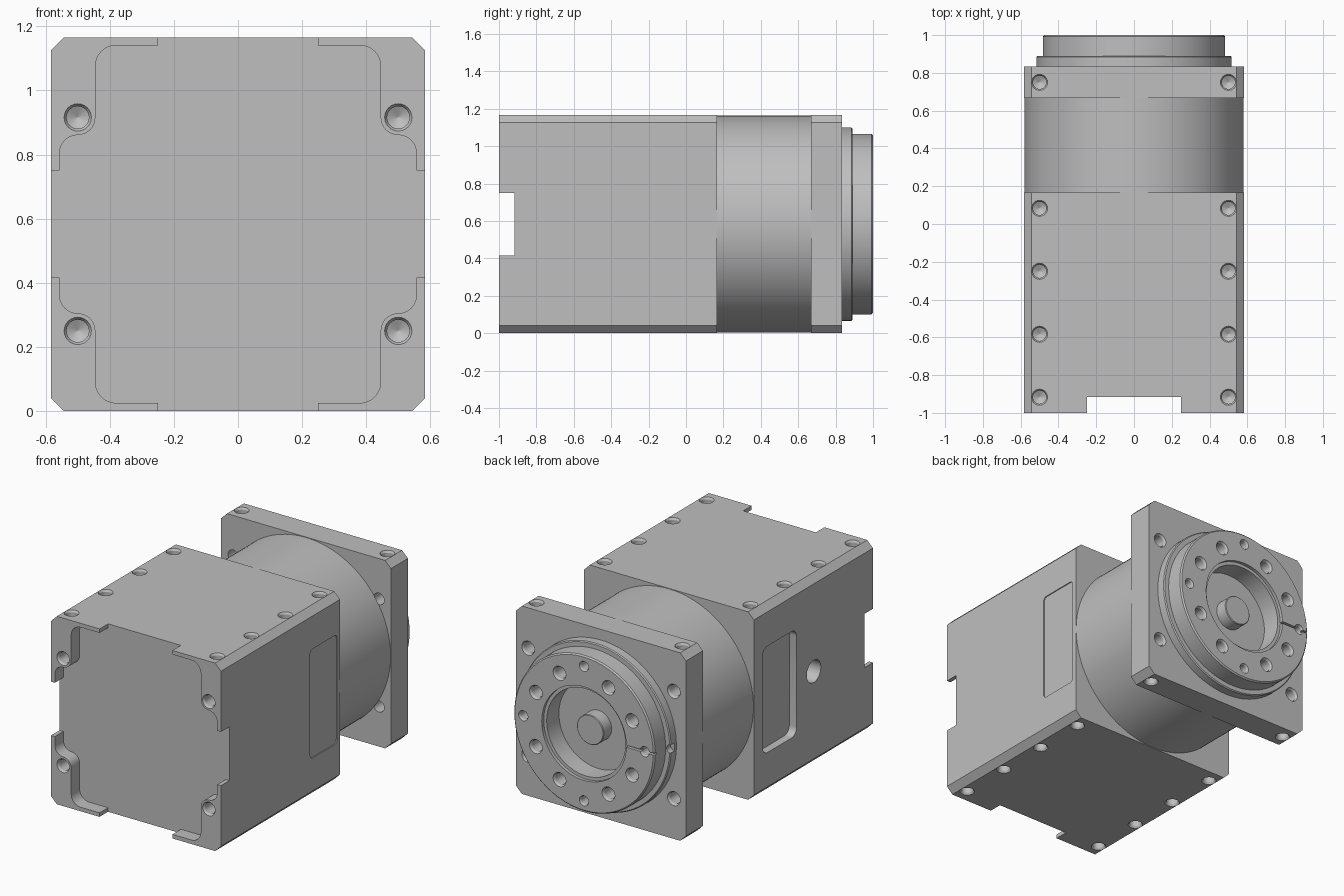
import bpy, bmesh
from math import sin, cos, radians, pi
from mathutils import Vector, Matrix

cube = bpy.data.objects.get("Cube")
if cube:
    bpy.data.objects.remove(cube)

HALF, MID = 0.583, 0.583
grey = bpy.data.materials.new("machined grey")
grey.use_nodes = True
colour = (0.52, 0.52, 0.52, 1)
grey.diffuse_color = colour
grey.node_tree.nodes["Principled BSDF"].inputs["Base Color"].default_value = colour


def frame(pos, direction):
    """Matrix that puts local z along direction, with its origin at pos."""
    turn = Vector(direction).to_track_quat('Z', 'Y').to_matrix().to_4x4()
    return Matrix.Translation(pos) @ turn


def loft(bm, rings):
    """Skin a stack of equal rings of points and cap both ends."""
    loops = [[bm.verts.new(p) for p in ring] for ring in rings]
    n = len(loops[0])
    faces = [bm.faces.new(loops[0]), bm.faces.new(loops[-1])]
    for a, b in zip(loops, loops[1:]):
        for i in range(n):
            j = (i + 1) % n
            faces.append(bm.faces.new((a[i], a[j], b[j], b[i])))
    bmesh.ops.recalc_face_normals(bm, faces=faces)


def lathe(bm, profile, mat, n=32):
    """Solid of revolution from (radius, height) pairs."""
    loft(bm, [[mat @ Vector((r * cos(2 * pi * i / n), r * sin(2 * pi * i / n), h))
               for i in range(n)] for r, h in profile])


def prism_y(bm, outline, y0, y1):
    loft(bm, [[Vector((x, y, MID + z)) for x, z in outline] for y in (y0, y1)])


def prism_x(bm, outline, x0, x1):
    loft(bm, [[Vector((x, y, MID + z)) for y, z in outline] for x in (x0, x1)])


def arc(cx, cz, r, a0, a1, n=8):
    return [(cx + r * cos(radians(a0 + (a1 - a0) * i / n)),
             cz + r * sin(radians(a0 + (a1 - a0) * i / n))) for i in range(n + 1)]


def rounded(cx, hx, hz, r):
    pts = []
    for sx, sz, a in ((1, 1, 0), (-1, 1, 90), (-1, -1, 180), (1, -1, 270)):
        pts += arc(cx + sx * (hx - r), sz * (hz - r), r, a, a + 90, 6)
    return pts


def mirrored(quarter):
    """Close a first-quadrant outline (top to side) by mirroring it twice."""
    half = quarter + [(x, -z) for x, z in reversed(quarter)]
    return half + [(-x, z) for x, z in reversed(half)]


def hole(bm, pos, direction, r, depth, tip=True):
    """Drill with a small countersink; direction points into the part."""
    rim = r * 1.22
    profile = [(rim, -0.02), (rim, 0), (r, 0.012), (r, depth)]
    if tip:
        profile.append((r * 0.05, depth + r * 0.5))
    lathe(bm, profile, frame(pos, direction), 24)


def add_object(name, bm):
    mesh = bpy.data.meshes.new(name)
    bm.to_mesh(mesh)
    bm.free()
    mesh.materials.append(grey)
    obj = bpy.data.objects.new(name, mesh)
    bpy.context.scene.collection.objects.link(obj)
    return obj


def finish(name, solid, cuts=None):
    """Cut the solid, then smooth round surfaces while edges stay sharp."""
    obj = add_object(name, solid)
    if cuts:
        cutter = add_object(name + "_cutter", cuts)
        cutter.hide_render = True
        mod = obj.modifiers.new("cuts", 'BOOLEAN')
        mod.operation, mod.solver, mod.object = 'DIFFERENCE', 'EXACT', cutter
        mod.use_self = True
        graph = bpy.context.evaluated_depsgraph_get()
        obj.data = bpy.data.meshes.new_from_object(obj.evaluated_get(graph))
        obj.modifiers.clear()
        bpy.data.objects.remove(cutter)
    bpy.ops.object.select_all(action='DESELECT')
    obj.select_set(True)
    bpy.context.view_layer.objects.active = obj
    bpy.ops.object.shade_smooth_by_angle(angle=radians(25))


CORNERS = [(sx, sz) for sx in (-1, 1) for sz in (-1, 1)]
square = mirrored([(HALF - 0.04, HALF), (HALF, HALF - 0.04)])

# Motor housing with a recessed front, side pockets and screw holes
body, cuts = bmesh.new(), bmesh.new()
prism_y(body, square, -1, 0.167)
lug = [(0.25, 0.7), (0.25, 0.558)] + arc(0.38, 0.493, 0.065, 90, 0)
lug += arc(0.5, 0.333, 0.055, 180, 270) + arc(0.5, 0.221, 0.057, 90, 0)
lug += [(0.557, 0.167), (0.7, 0.167)]
prism_y(cuts, mirrored(lug), -1.1, -0.917)
for sx, sz in CORNERS:
    hole(cuts, (0.5 * sx, -1, MID + 0.333 * sz), (0, 1, 0), 0.035, 0.13)
    for i in range(4):
        hole(cuts, (0.5 * sx, -0.917 + i / 3, MID + HALF * sz), (0, 0, -sz), 0.035, 0.11)
prism_x(cuts, rounded(-0.085, 0.167, 0.33, 0.05), -0.7, -HALF + 0.05)
lathe(cuts, [(0.069, -0.05), (0.069, 0.1)], frame((-HALF, -0.42, MID), (1, 0, 0)))
prism_x(cuts, rounded(0.007, 0.132, 0.338, 0.025), HALF - 0.006, 0.7)
finish("motor_housing", body, cuts)

# Round gear barrel
barrel = bmesh.new()
lathe(barrel, [(0.58, 0.167), (0.58, 0.667)], frame((0, 0, MID), (0, 1, 0)), 128)
finish("gear_barrel", barrel)

# Square mounting flange
flange, cuts = bmesh.new(), bmesh.new()
prism_y(flange, square, 0.667, 0.833)
for sx, sz in CORNERS:
    hole(cuts, (0.5 * sx, 0.833, MID + 0.333 * sz), (0, -1, 0), 0.036, 0.2, False)
    hole(cuts, (0.5 * sx, 0.75, MID + HALF * sz), (0, 0, -sz), 0.035, 0.11)
finish("mounting_flange", flange, cuts)

# Stepped output hub with bore, bolt circle and dowel holes
hub, cuts = bmesh.new(), bmesh.new()
axis = frame((0, 0, MID), (0, 1, 0))
lathe(hub, [(0.517, 0.833), (0.517, 0.884), (0.511, 0.89), (0.483, 0.89),
            (0.483, 0.992), (0.475, 1)], axis, 128)
lathe(cuts, [(0.27, 0.86), (0.27, 0.98), (0.29, 0.98), (0.29, 1.05)], axis, 96)
for quarter in range(0, 360, 90):
    for angle, radius, r in ((0, 0.417, 0.026), (27, 0.37, 0.036), (63, 0.37, 0.036)):
        t = radians(quarter + angle)
        hole(cuts, (radius * cos(t), 1, MID + radius * sin(t)), (0, -1, 0), r, 0.09)
prism_y(cuts, [(-0.5, -0.006), (-0.25, -0.006), (-0.25, 0.006), (-0.5, 0.006)], 0.98, 1.05)
lathe(cuts, [(0.025, 0.85), (0.025, 0.95)], frame((-0.515, 0, MID), (0, 1, 0)), 24)
finish("output_hub", hub, cuts)

# Shaft stub inside the bore
stub = bmesh.new()
lathe(stub, [(0.092, 0.86), (0.092, 0.936), (0.088, 0.94)], axis, 48)
finish("shaft_stub", stub)
